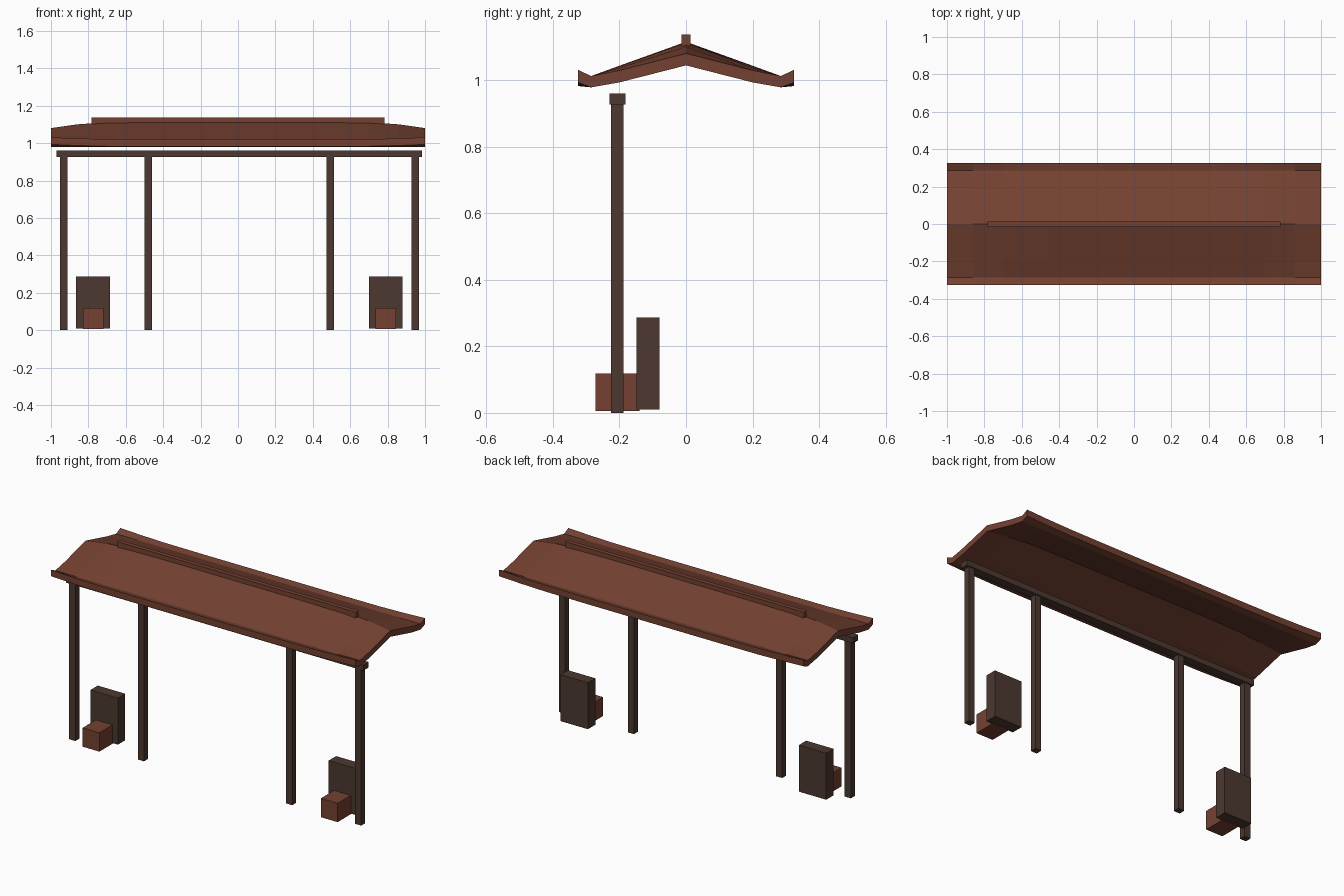
import bpy
import bmesh

old = bpy.data.objects.get("Cube")
if old:
    bpy.data.objects.remove(old, do_unlink=True)


def material(name, colour):
    mat = bpy.data.materials.new(name)
    mat.use_nodes = True
    mat.diffuse_color = colour
    mat.node_tree.nodes["Principled BSDF"].inputs["Base Color"].default_value = colour
    return mat


red_wood = material("red brown wood", (0.175, 0.053, 0.031, 1))
dark_wood = material("dark brown wood", (0.072, 0.040, 0.030, 1))


def finish(name, bm, mat):
    bmesh.ops.recalc_face_normals(bm, faces=bm.faces)
    mesh = bpy.data.meshes.new(name)
    bm.to_mesh(mesh)
    bm.free()
    mesh.materials.append(mat)
    obj = bpy.data.objects.new(name, mesh)
    bpy.context.collection.objects.link(obj)


def box(name, xs, ys, zs, mat):
    bm = bmesh.new()
    bmesh.ops.create_cube(bm, size=1)
    for v in bm.verts:
        v.co = [(lo + hi) / 2 + c * (hi - lo)
                for c, (lo, hi) in zip(v.co, (xs, ys, zs))]
    finish(name, bm, mat)


# Roof: a bent gable section lofted along x, ridge sagging and eaves lifting at the ends
def section(ridge_drop, eave_lift):
    half = [(0, 1.115 - ridge_drop, 0.036),
            (0.2, 1.043 - ridge_drop * 0.4, 0.036),
            (0.285, 1.012, 0.034),
            (0.325, 1.02 + eave_lift, 0.038)]
    full = [(-y, z, t) for y, z, t in reversed(half[1:])] + half
    top = [(y, z) for y, z, t in full]
    under = [(y, z - t) for y, z, t in reversed(full)]
    return top + under


half_stations = [(0.45, 0.0, 0.0), (0.7, 0.003, 0.001), (0.86, 0.015, 0.005), (1.0, 0.035, 0.011)]
stations = [(-x, d, l) for x, d, l in reversed(half_stations)] + half_stations
bm = bmesh.new()
rings = [[bm.verts.new((x, y, z)) for y, z in section(drop, lift)]
         for x, drop, lift in stations]
for a, b in zip(rings, rings[1:]):
    for i in range(len(a)):
        j = (i + 1) % len(a)
        bm.faces.new((a[i], a[j], b[j], b[i]))
# End caps as quad strips
for ring in (rings[0], rings[-1]):
    n = len(ring)
    for i in range(n // 2 - 1):
        bm.faces.new((ring[i], ring[i + 1], ring[n - 2 - i], ring[n - 1 - i]))
finish("roof", bm, red_wood)

box("ridge_cap", (-0.784, 0.784), (-0.013, 0.013), (1.1, 1.137), red_wood)

# Front beam and posts
box("front_beam", (-0.97, 0.985), (-0.23, -0.182), (0.927, 0.96), dark_wood)
for name, x in (("outer_right", -0.931), ("inner_right", -0.48),
                ("inner_left", 0.494), ("outer_left", 0.947)):
    box(name + "_post", (x - 0.02, x + 0.02), (-0.225, -0.188), (0, 0.928), dark_wood)

# Upright slab with a small block in front, one pair per side
for side, x in (("right", -0.775), ("left", 0.79)):
    box(side + "_slab", (x - 0.09, x + 0.09), (-0.149, -0.08), (0.01, 0.286), dark_wood)
    box(side + "_block", (x - 0.067 + 0.012, x + 0.055), (-0.272, -0.14), (0.006, 0.118), red_wood)
